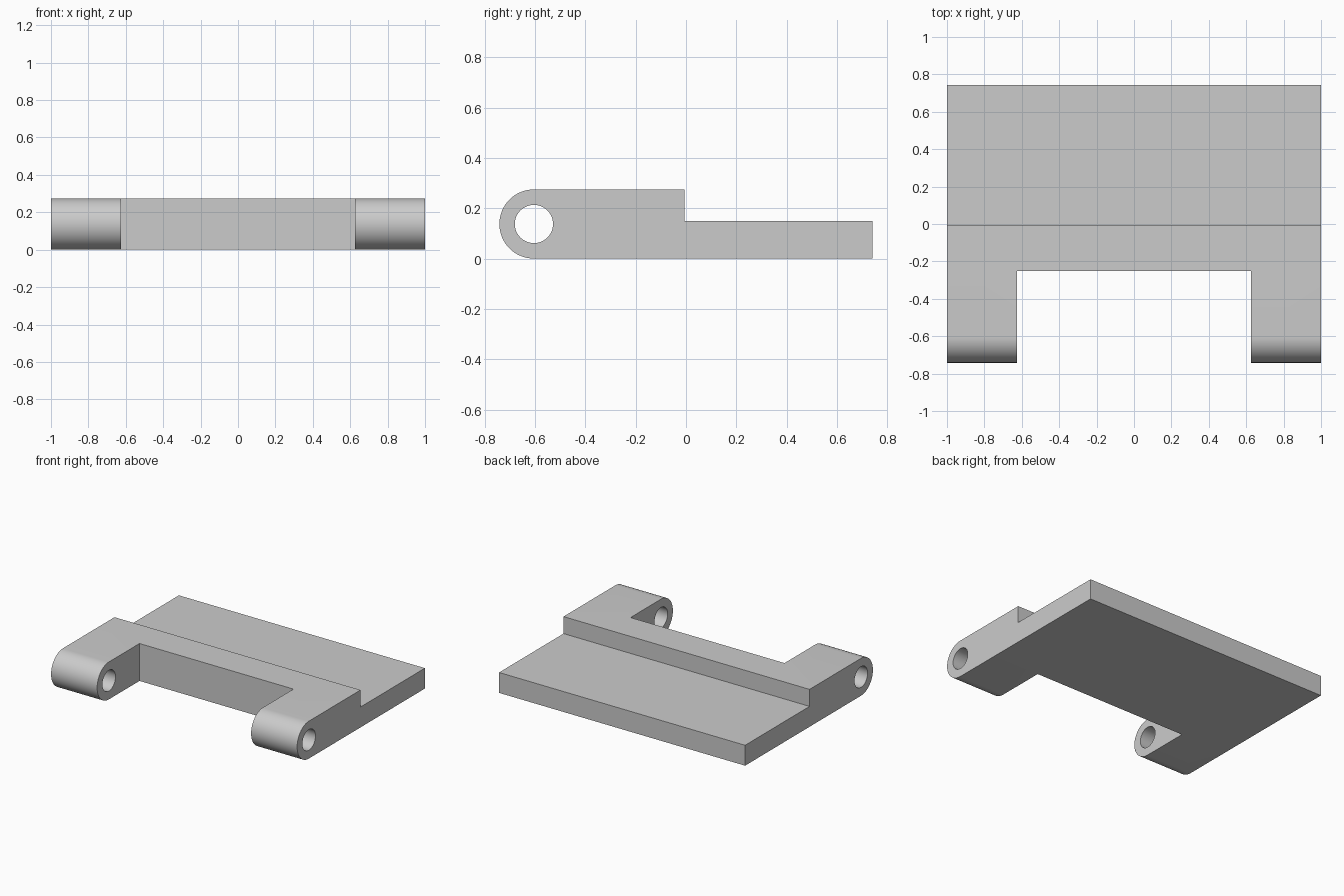
import bpy
import bmesh
from math import pi, sin, cos, radians

cube = bpy.data.objects.get("Cube")
if cube:
    bpy.data.objects.remove(cube, do_unlink=True)

HALF_W, BACK, HEIGHT = 1.0, 0.742, 0.275
R = HEIGHT / 2                  # rounded knuckle radius
PIN_Y, PIN_R = R - BACK, 0.076  # pin hole
STEP_Y, PLATE_H = -0.006, 0.15
NOTCH_X, NOTCH_Y = 0.626, -0.25

grey = bpy.data.materials.new("plain grey")
grey.use_nodes = True
colour = (0.6, 0.6, 0.6, 1)
grey.diffuse_color = colour
grey.node_tree.nodes["Principled BSDF"].inputs["Base Color"].default_value = colour


def arc(radius, start, end, steps):
    """Points in the side plane around the pin axis."""
    angles = [start + (end - start) * i / steps for i in range(steps + 1)]
    return [(PIN_Y + radius * cos(a), R + radius * sin(a)) for a in angles]


def extrude_profile(name, points, half_width):
    """Extrude a (y, z) outline along x, centred on x = 0."""
    bm = bmesh.new()
    face = bm.faces.new([bm.verts.new((-half_width, y, z)) for y, z in points])
    result = bmesh.ops.extrude_face_region(bm, geom=[face])
    moved = [v for v in result["geom"] if isinstance(v, bmesh.types.BMVert)]
    bmesh.ops.translate(bm, verts=moved, vec=(2 * half_width, 0, 0))
    bmesh.ops.recalc_face_normals(bm, faces=bm.faces)
    mesh = bpy.data.meshes.new(name)
    bm.to_mesh(mesh)
    bm.free()
    mesh.materials.append(grey)
    obj = bpy.data.objects.new(name, mesh)
    bpy.context.collection.objects.link(obj)
    return obj


# Stepped plate with rounded front edge
outline = arc(R, pi / 2, 3 * pi / 2, 32)
outline += [(BACK, 0), (BACK, PLATE_H), (STEP_Y, PLATE_H), (STEP_Y, HEIGHT)]
plate = extrude_profile("hinge_plate", outline, HALF_W)

# Cutters: gap between the knuckles, and the pin hole through both
gap = [(-1, -0.1), (NOTCH_Y, -0.1), (NOTCH_Y, 0.4), (-1, 0.4)]
cutters = [extrude_profile("gap_cutter", gap, NOTCH_X),
           extrude_profile("pin_hole_cutter", arc(PIN_R, 0, 2 * pi, 48)[:-1], HALF_W + 0.1)]

for cutter in cutters:
    cutter.hide_render = True
    mod = plate.modifiers.new(cutter.name, "BOOLEAN")
    mod.operation = "DIFFERENCE"
    mod.solver = "EXACT"
    mod.object = cutter

# Bake the cuts and drop the cutters
bpy.context.view_layer.update()
depsgraph = bpy.context.evaluated_depsgraph_get()
cut_mesh = bpy.data.meshes.new_from_object(plate.evaluated_get(depsgraph))
plate.modifiers.clear()
plate.data = cut_mesh
for cutter in cutters:
    bpy.data.objects.remove(cutter, do_unlink=True)

# Smooth curved surfaces, keep corners sharp
bpy.ops.object.select_all(action="DESELECT")
plate.select_set(True)
bpy.context.view_layer.objects.active = plate
bpy.ops.object.shade_smooth_by_angle(angle=radians(30))
